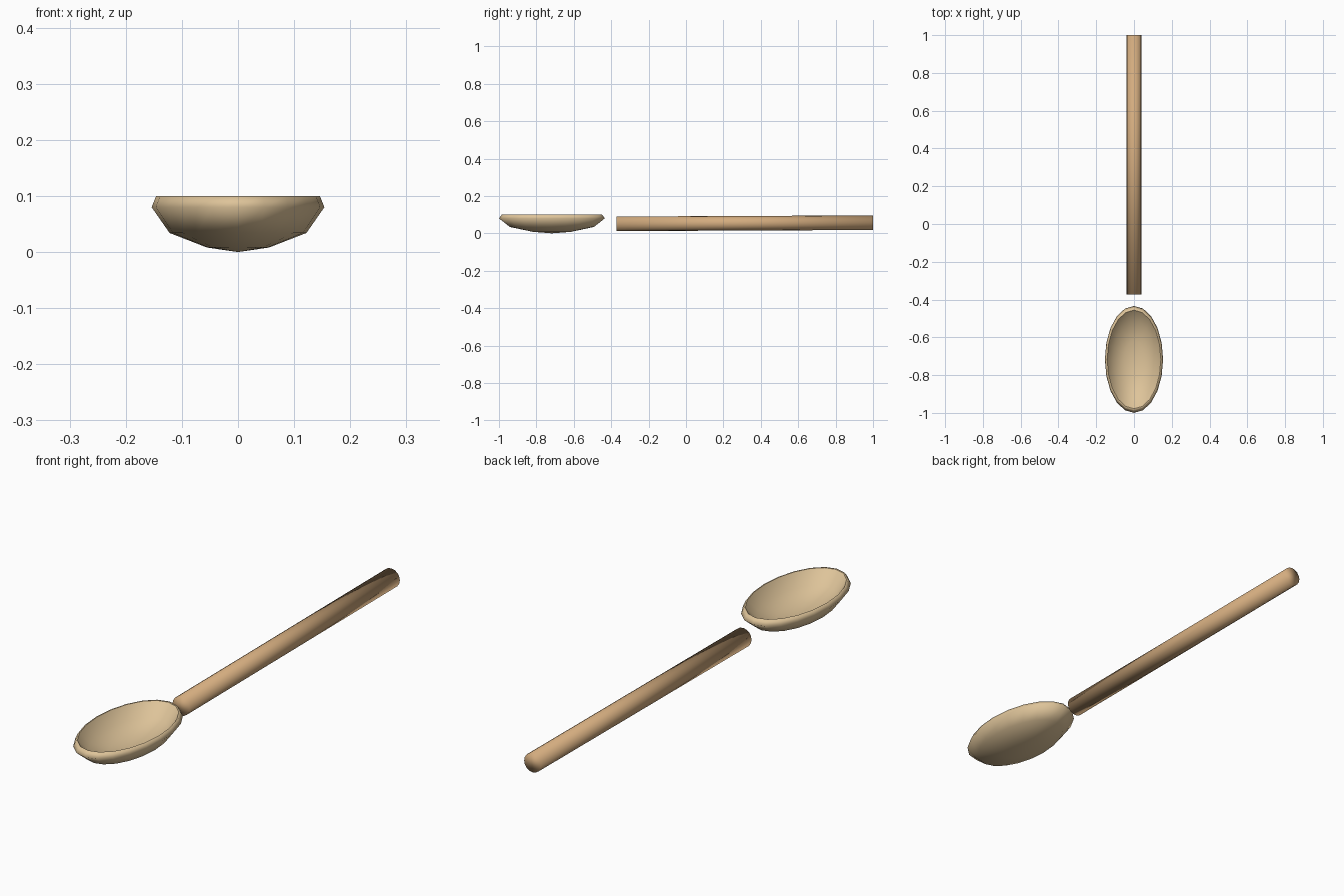
import bpy, bmesh, math
from mathutils import Vector

if "Cube" in bpy.data.objects:
    bpy.data.objects.remove(bpy.data.objects["Cube"])


def material(name, color):
    m = bpy.data.materials.new(name)
    m.diffuse_color = (*color, 1)
    m.use_nodes = True
    m.node_tree.nodes["Principled BSDF"].inputs["Base Color"].default_value = m.diffuse_color
    return m


def finish(bm, name, mat):
    bmesh.ops.recalc_face_normals(bm, faces=bm.faces)
    for f in bm.faces:
        f.smooth = True
    me = bpy.data.meshes.new(name)
    bm.to_mesh(me)
    bm.free()
    me.materials.append(mat)
    ob = bpy.data.objects.new(name, me)
    bpy.context.collection.objects.link(ob)
    return ob


pale_wood = material("pale_wood", (0.73, 0.55, 0.32))
wood = material("wood", (0.65, 0.41, 0.21))

# Bowl: profile (x radius, z) from outer bottom over the rim to the inner bottom
SIDES = 20
STRETCH = 0.283 / 0.154
CENTER_Y = -0.717
outer = [(0.055, 0.008), (0.122, 0.034), (0.154, 0.08), (0.146, 0.1)]
inner = [(0.142, 0.1), (0.111, 0.051), (0.053, 0.024)]

bm = bmesh.new()
rings = []
for r, z in outer + inner:
    ring = []
    for i in range(SIDES):
        a = math.tau * i / SIDES
        ring.append(bm.verts.new((r * math.cos(a), CENTER_Y + r * STRETCH * math.sin(a), z)))
    rings.append(ring)
bottom = bm.verts.new((0, CENTER_Y, 0))
dip = bm.verts.new((0, CENTER_Y, 0.016))
for i in range(SIDES):
    j = (i + 1) % SIDES
    for a, b in zip(rings, rings[1:]):
        bm.faces.new((a[i], a[j], b[j], b[i]))
    bm.faces.new((bottom, rings[0][j], rings[0][i]))
    bm.faces.new((dip, rings[-1][i], rings[-1][j]))
# Crisp inner rim edge
rim = set(rings[len(outer)])
for e in bm.edges:
    if e.verts[0] in rim and e.verts[1] in rim:
        e.smooth = False
finish(bm, "bowl", pale_wood)

# Handle: slightly tilted round rod
start, end = Vector((0, -0.372, 0.051)), Vector((0, 1.0, 0.057))
axis = end - start
bm = bmesh.new()
bmesh.ops.create_cone(bm, cap_ends=True, segments=16, radius1=0.039,
                      radius2=0.039, depth=axis.length)
handle = finish(bm, "handle", wood)
handle.location = (start + end) / 2
handle.rotation_euler = axis.to_track_quat('Z', 'Y').to_euler()
